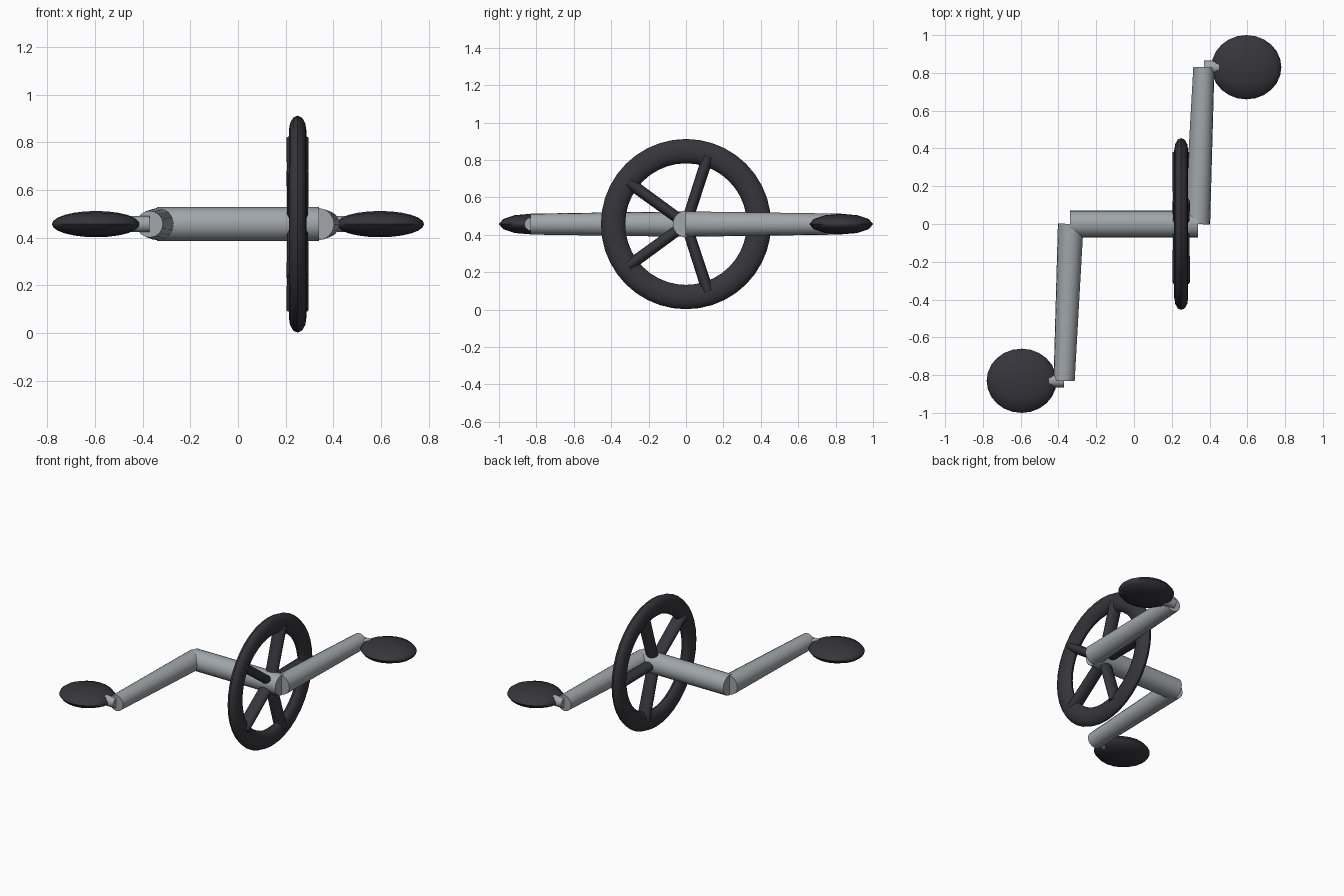
import bpy
import bmesh
from math import pi, sin, cos, radians
from mathutils import Matrix, Vector

cube = bpy.data.objects.get("Cube")
if cube:
    bpy.data.objects.remove(cube, do_unlink=True)

HUB_Z = 0.457
RING_X = 0.25


def material(name, rgb):
    mat = bpy.data.materials.new(name)
    mat.use_nodes = True
    mat.diffuse_color = (*rgb, 1)
    mat.node_tree.nodes["Principled BSDF"].inputs["Base Color"].default_value = (*rgb, 1)
    return mat


steel = material("brushed_steel", (0.35, 0.38, 0.40))
rubber = material("dark_rubber", (0.037, 0.036, 0.044))
parts = []


def finish(name, bm, mat):
    bmesh.ops.recalc_face_normals(bm, faces=bm.faces)
    mesh = bpy.data.meshes.new(name)
    bm.to_mesh(mesh)
    bm.free()
    mesh.materials.append(mat)
    obj = bpy.data.objects.new(name, mesh)
    bpy.context.collection.objects.link(obj)
    parts.append(obj)
    return obj


def tube(name, start, end, r0, r1, mat, sides=16, flatten=1.0):
    """Capped tapered tube; flatten scales its width along x."""
    a, b = Vector(start), Vector(end)
    turn = Vector((0, 0, 1)).rotation_difference(b - a).to_matrix().to_4x4()
    place = Matrix.Translation((a + b) / 2) @ turn @ Matrix.Diagonal((flatten, 1, 1, 1))
    bm = bmesh.new()
    bmesh.ops.create_cone(bm, cap_ends=True, segments=sides, radius1=r0,
                          radius2=r1, depth=(b - a).length, matrix=place)
    return finish(name, bm, mat)


# Axle
tube("axle", (-0.34, 0, HUB_Z), (0.34, 0, HUB_Z), 0.071, 0.071, steel, 24)

# Chainring: a flattened torus around the axle
bm = bmesh.new()
profile = [bm.verts.new((RING_X + 0.037 * sin(t), 0.39 + 0.065 * cos(t), HUB_Z))
           for t in (2 * pi * i / 12 for i in range(12))]
edges = [bm.edges.new((profile[i - 1], profile[i])) for i in range(12)]
bmesh.ops.spin(bm, geom=profile + edges, cent=(0, 0, HUB_Z), axis=(1, 0, 0),
               angle=2 * pi, steps=40, use_merge=True)
bmesh.ops.remove_doubles(bm, verts=bm.verts, dist=0.0001)
finish("chainring", bm, rubber)

# Five spokes
for i in range(5):
    a = radians(72 * i)
    tip = (RING_X, 0.38 * cos(a), HUB_Z + 0.38 * sin(a))
    tube(f"spoke_{i + 1}", (RING_X, 0, HUB_Z), tip, 0.029, 0.031, rubber, 12, 1.5)

# Crank arms, pedal spindles and pedals, opposite each other
for side, s in (("left", 1), ("right", -1)):
    tube(f"{side}_crank_arm", (s * 0.335, 0, HUB_Z), (s * 0.37, s * 0.83, HUB_Z),
         0.068, 0.056, steel)
    tube(f"{side}_pedal_spindle", (s * 0.37, s * 0.83, HUB_Z),
         (s * 0.45, s * 0.83, HUB_Z), 0.035, 0.035, steel, 10)
    bm = bmesh.new()
    place = (Matrix.Translation((s * 0.595, s * 0.83, HUB_Z))
             @ Matrix.Diagonal((0.185, 0.17, 0.055, 1))
             @ Matrix.Rotation(pi / 2, 4, 'Y'))
    bmesh.ops.create_uvsphere(bm, u_segments=12, v_segments=12, radius=1, matrix=place)
    pedal = finish(f"{side}_pedal", bm, rubber)

# Smooth shading with crisp end caps
bpy.ops.object.select_all(action='DESELECT')
for obj in parts:
    obj.select_set(True)
bpy.context.view_layer.objects.active = parts[0]
bpy.ops.object.shade_smooth_by_angle(angle=radians(50))
